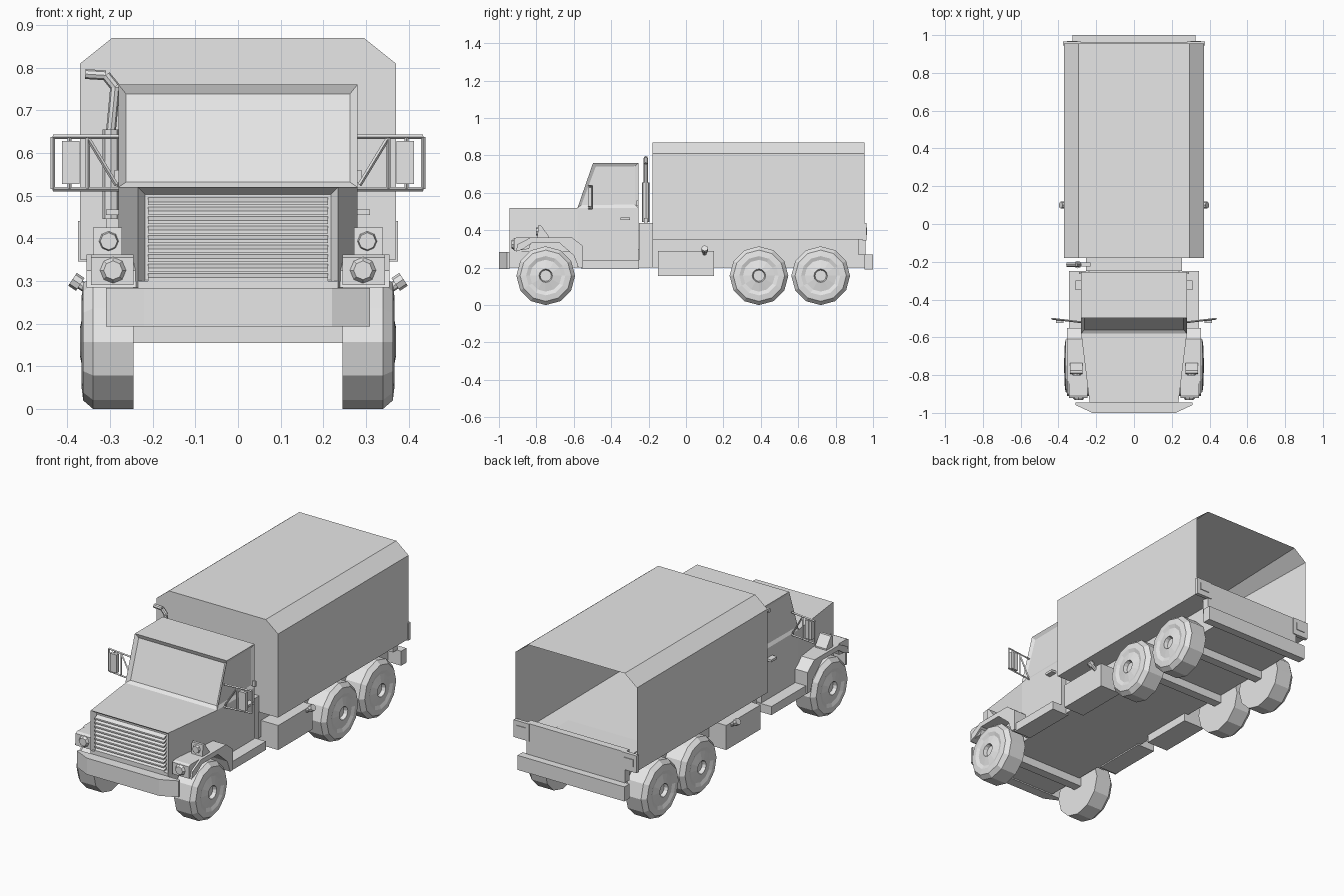
import bpy, bmesh, math
from mathutils import Vector, Matrix

cube = bpy.data.objects.get("Cube")
if cube:
    bpy.data.objects.remove(cube, do_unlink=True)

GREY = (0.8, 0.8, 0.8, 1)
mat = bpy.data.materials.new("plain grey")
mat.use_nodes = True
mat.diffuse_color = GREY
mat.node_tree.nodes["Principled BSDF"].inputs["Base Color"].default_value = GREY


def finish(name, bm, mirror=False):
    bmesh.ops.recalc_face_normals(bm, faces=bm.faces)
    me = bpy.data.meshes.new(name)
    bm.to_mesh(me)
    bm.free()
    me.materials.append(mat)
    ob = bpy.data.objects.new(name, me)
    bpy.context.collection.objects.link(ob)
    if mirror:
        ob.modifiers.new("mirror", "MIRROR")
    return ob


def loft(a, b):
    """Closed solid between two matching outlines."""
    bm = bmesh.new()
    va, vb = [bm.verts.new(p) for p in a], [bm.verts.new(p) for p in b]
    bm.faces.new(va)
    bm.faces.new(vb)
    for i in range(len(a)):
        j = (i + 1) % len(a)
        bm.faces.new((va[i], va[j], vb[j], vb[i]))
    bmesh.ops.recalc_face_normals(bm, faces=bm.faces)
    return bm


def prism(pts, axis, lo, hi):
    """Outline of the two other axes, pushed along one axis."""
    def at(p, d):
        q = list(p)
        q.insert("xyz".index(axis), d)
        return q
    return loft([at(p, lo) for p in pts], [at(p, hi) for p in pts])


def box(name, x, y, z, mirror=False):
    pts = [(x[0], y[0]), (x[1], y[0]), (x[1], y[1]), (x[0], y[1])]
    return finish(name, prism(pts, "z", *z), mirror)


def recess(bm, direction, width, depth):
    """Inset and sink the faces that look most along a direction."""
    d = Vector(direction)
    bm.normal_update()
    faces = [f for f in bm.faces if f.normal.dot(d) > 0.9]
    bmesh.ops.inset_individual(bm, faces=faces, thickness=width, depth=-depth)


def rod(name, a, b, r, sides=6, r2=None, mirror=False):
    a, b = Vector(a), Vector(b)
    bm = bmesh.new()
    turn = (b - a).to_track_quat("Z", "Y").to_matrix().to_4x4()
    bmesh.ops.create_cone(bm, cap_ends=True, segments=sides, radius1=r,
                          radius2=r if r2 is None else r2, depth=(b - a).length,
                          matrix=Matrix.Translation((a + b) / 2) @ turn)
    return finish(name, bm, mirror)


# Cargo cover, hollow and open at the back
cover = [(-.37, .35), (.37, .35), (.37, .81), (.295, .87), (-.295, .87), (-.37, .81)]
bm = prism(cover, "y", -.18, .955)
recess(bm, (0, 1, 0), .055, 1.1)
finish("cargo_cover", bm)
box("tailgate", (-.3, .3), (.92, .96), (.27, .44))
box("tail_light_panel", (.28, .375), (.945, .965), (.345, .44), True)
box("tail_light", (.3, .355), (.964, .969), (.375, .415), True)

# Chassis, axles and bumpers
box("rear_chassis", (-.245, .245), (-.25, .955), (.2, .36))
box("cab_bulkhead", (-.255, .255), (-.25, -.18), (.2, .44))
box("front_chassis", (-.235, .235), (-.945, -.25), (.2, .3))
box("rear_bumper", (-.325, .325), (.955, 1), (.19, .27))
bumper = [(-.31, -.945), (-.31, -.958), (-.22, -1), (.22, -1), (.31, -.958), (.31, -.945)]
finish("front_bumper", prism(bumper, "z", .193, .283))

# Hood with a recessed grille
def hood_end(x, y):
    return [(-x, y, .285), (x, y, .285), (x, y, .52), (-x, y, .52)]

bm = loft(hood_end(.235, -.945), hood_end(.28, -.58))
recess(bm, (0, -1, 0), .024, .025)
finish("hood", bm)
for i in range(9):
    z = .3 + i * .0222
    slat = [(-.945, z), (-.922, z + .012), (-.922, z + .018), (-.945, z + .008)]
    finish("grille_slat", prism(slat, "x", -.211, .211))

# Cab with sunken windows
box("cab_body", (-.28, .28), (-.58, -.255), (.2, .52))
bm = prism([(-.58, .52), (-.255, .52), (-.255, .76), (-.497, .76)], "x", -.28, .28)
recess(bm, (0, -.95, .33), .025, .015)
recess(bm, (1, 0, 0), .025, .01)
recess(bm, (-1, 0, 0), .025, .01)
finish("cab_top", bm)
box("running_board", (.24, .345), (-.56, -.25), (.193, .24), True)
box("door_handle", (.28, .31), (-.35, -.3), (.455, .468), True)
box("door_hinge", (.275, .29), (-.265, -.255), (.53, .56), True)

# Front fenders
arch = [(-.91, .285), (-.9, .325), (-.83, .362), (-.61, .362), (-.55, .315), (-.55, .2),
        (-.575, .2), (-.6, .265), (-.68, .335), (-.82, .335), (-.87, .3)]
finish("fender", prism(arch, "x", .235, .355), True)

# Head lamps and marker lamps
lamp = [(-.92, .29), (-.92, .355), (-.905, .362), (-.82, .362), (-.84, .3)]
finish("headlight_housing", prism(lamp, "x", .245, .345), True)
rod("headlight", (.293, -.915, .325), (.293, -.932, .325), .034, 8, .022, mirror=True)
marker = [(-.795, .355), (-.79, .425), (-.775, .425), (-.735, .37), (-.735, .355)]
finish("marker_housing", prism(marker, "x", .272, .34), True)
rod("marker_lamp", (.303, -.785, .393), (.303, -.803, .393), .025, 8, .02, mirror=True)

# Wheels, turned from a half section of radius and width
section = [(0, .245), (.157, .245), (.157, .34), (.137, .363), (.105, .367),
           (.085, .36), (.036, .37), (.03, .35), (0, .35)]
for label, y in (("front", -.75), ("middle", .39), ("rear", .72)):
    bm = bmesh.new()
    verts = [bm.verts.new((w, 0, -r)) for r, w in section]
    edges = [bm.edges.new(pair) for pair in zip(verts, verts[1:])]
    bmesh.ops.spin(bm, geom=verts + edges, cent=(0, 0, 0), axis=(1, 0, 0),
                   angle=math.tau, steps=12)
    bmesh.ops.remove_doubles(bm, verts=bm.verts, dist=.0005)
    bmesh.ops.translate(bm, verts=bm.verts, vec=(0, y, .157))
    finish(label + "_wheel", bm, True)
    box(label + "_axle", (-.25, .25), (y - .025, y + .025), (.155, .21))

# Side tanks with filler caps
box("side_tank", (.22, .35), (-.15, .15), (.155, .29), True)
rod("filler_neck", (.345, .1, .275), (.375, .1, .295), .011, 8, mirror=True)
rod("filler_cap", (.37, .1, .292), (.388, .1, .304), .018, 8, mirror=True)

# Side mirrors on tube frames
def mirror_point(x, z):
    return (x, -.52 + (x - .28) * .12, z)

frame = [((.28, .638), (.434, .638)), ((.434, .638), (.434, .515)), ((.434, .515), (.28, .515)),
         ((.352, .638), (.352, .515)), ((.35, .632), (.285, .525)), ((.395, .638), (.395, .515))]
for a, b in frame:
    rod("mirror_frame", mirror_point(*a), mirror_point(*b), .005, 4, mirror=True)
box("mirror_plate", (.372, .413), (-.525, -.503), (.527, .628), True)

# Exhaust stack on the right side
rod("muffler", (-.298, -.215, .445), (-.298, -.215, .655), .02, 8)
box("muffler_bracket", (-.31, -.23), (-.225, -.205), (.425, .465))
path = [(-.298, .65), (-.288, .755), (-.31, .782), (-.358, .785)]
for (ax, az), (bx, bz) in zip(path, path[1:]):
    rod("exhaust_pipe", (ax, -.215, az), (bx, -.215, bz), .0115, 8)
